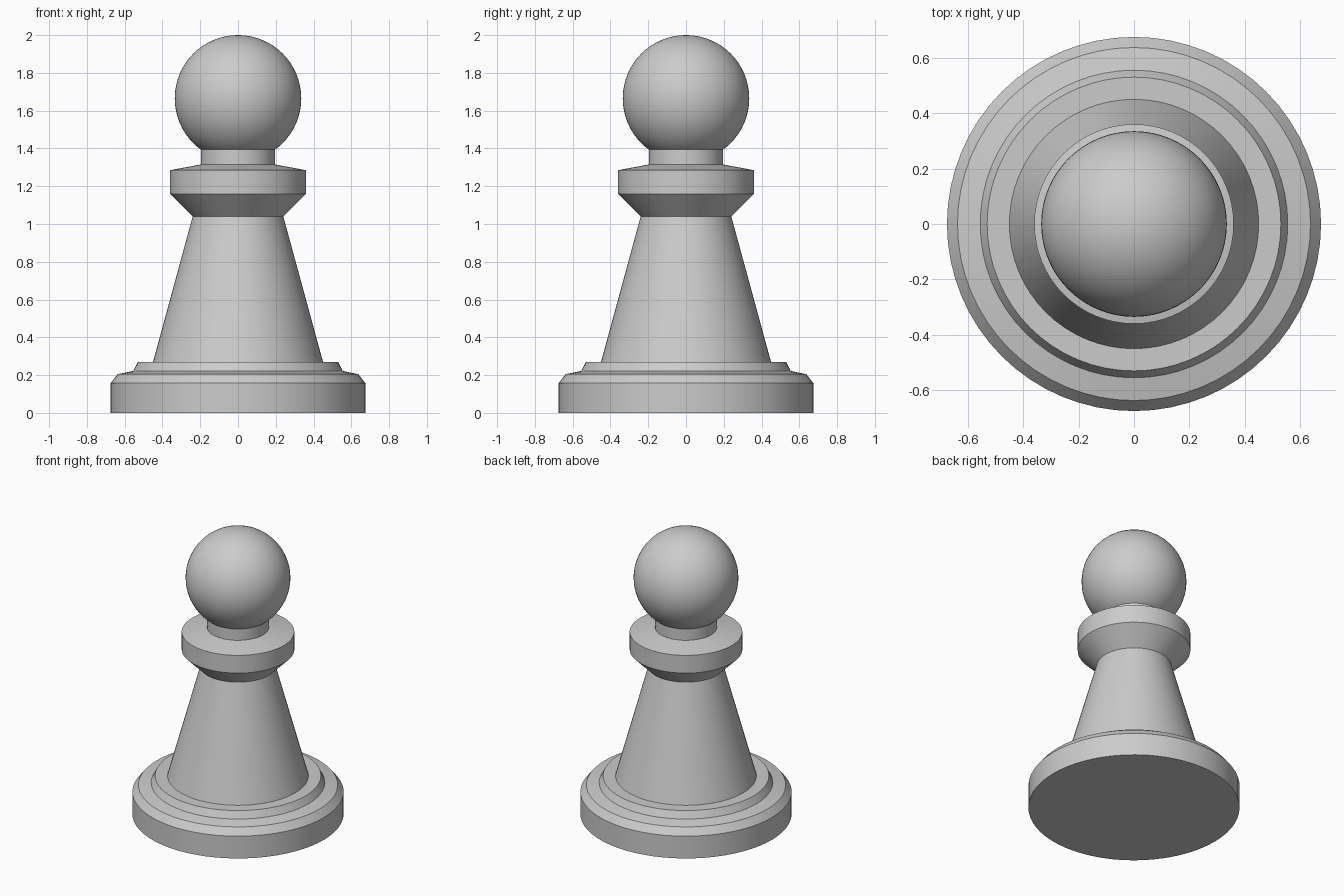
import bpy
import bmesh
import math

cube = bpy.data.objects.get("Cube")
if cube:
    bpy.data.objects.remove(cube, do_unlink=True)

SEGMENTS = 64

grey = bpy.data.materials.new("plain grey")
grey.use_nodes = True
grey.diffuse_color = (0.6, 0.6, 0.6, 1)
grey.node_tree.nodes["Principled BSDF"].inputs["Base Color"].default_value = grey.diffuse_color


def finish(obj):
    """Apply the colour and smooth shading with crisp ridges."""
    obj.data.materials.append(grey)
    bpy.ops.object.select_all(action="DESELECT")
    obj.select_set(True)
    bpy.context.view_layer.objects.active = obj
    bpy.ops.object.shade_smooth_by_angle(angle=math.radians(20))


def lathe(name, profile):
    """Turn a (radius, height) profile around the z axis."""
    bm = bmesh.new()
    points = [bm.verts.new((r, 0, z)) for r, z in profile]
    edges = [bm.edges.new(pair) for pair in zip(points, points[1:])]
    bmesh.ops.spin(bm, geom=points + edges, cent=(0, 0, 0), axis=(0, 0, 1),
                   angle=math.tau, steps=SEGMENTS, use_merge=False)
    bmesh.ops.remove_doubles(bm, verts=bm.verts, dist=0.0005)
    bmesh.ops.recalc_face_normals(bm, faces=bm.faces)
    mesh = bpy.data.meshes.new(name)
    bm.to_mesh(mesh)
    bm.free()
    obj = bpy.data.objects.new(name, mesh)
    bpy.context.collection.objects.link(obj)
    finish(obj)


# Stepped foot, tapered stem, flared collar and neck in one turned piece
lathe("turned_body", [
    (0, 0), (0.675, 0), (0.675, 0.157), (0.637, 0.205),
    (0.555, 0.222), (0.53, 0.27), (0.45, 0.27),
    (0.24, 1.04), (0.36, 1.16), (0.36, 1.285),
    (0.197, 1.315), (0.197, 1.41), (0, 1.41),
])

# Round head
bpy.ops.mesh.primitive_uv_sphere_add(segments=SEGMENTS, ring_count=32,
                                     radius=0.335, location=(0, 0, 1.665))
head = bpy.context.object
head.name = "head"
finish(head)
